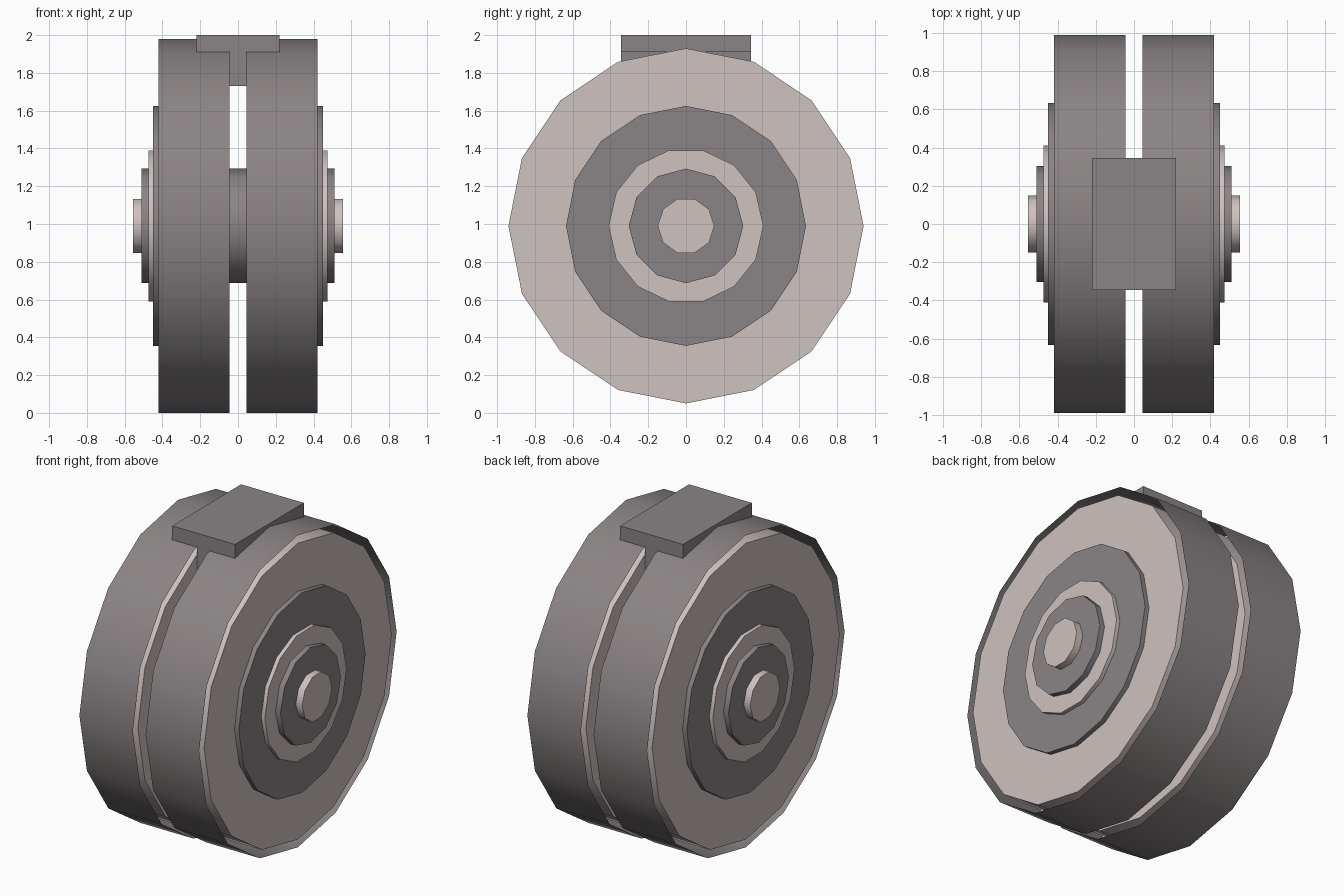
import bpy, bmesh, math

if "Cube" in bpy.data.objects:
    bpy.data.objects.remove(bpy.data.objects["Cube"])

CZ = 0.99  # height of the axle line


def material(name, rgb):
    m = bpy.data.materials.new(name)
    m.diffuse_color = (*rgb, 1)
    m.use_nodes = True
    m.node_tree.nodes["Principled BSDF"].inputs["Base Color"].default_value = m.diffuse_color
    return m


DARK = material("dark_grey", (0.255, 0.23, 0.235))
LIGHT = material("pale_grey", (0.62, 0.54, 0.525))


def add_object(name, bm, mat):
    bmesh.ops.recalc_face_normals(bm, faces=bm.faces)
    me = bpy.data.meshes.new(name)
    bm.to_mesh(me)
    bm.free()
    me.materials.append(mat)
    ob = bpy.data.objects.new(name, me)
    bpy.context.collection.objects.link(ob)
    return ob


def drum(name, x0, x1, radius, sides, mat, capped=True):
    """Smooth-sided cylinder along x with a corner pointing to +y."""
    x0, x1 = sorted((x0, x1))
    bm = bmesh.new()
    rings = []
    for x in (x0, x1):
        rings.append([bm.verts.new((x, radius * math.cos(2 * math.pi * i / sides),
                                    CZ + radius * math.sin(2 * math.pi * i / sides)))
                      for i in range(sides)])
    a, b = rings
    for i in range(sides):
        j = (i + 1) % sides
        bm.faces.new((a[i], a[j], b[j], b[i]))
    if capped:
        bm.faces.new(a[::-1])
        bm.faces.new(b)
    ob = add_object(name, bm, mat)
    bpy.ops.object.select_all(action='DESELECT')
    ob.select_set(True)
    bpy.context.view_layer.objects.active = ob
    bpy.ops.object.shade_smooth_by_angle(angle=math.radians(40))
    # normals of the open tube must point away from the axle
    f = ob.data.polygons[0]
    if f.normal.y * f.center.y + f.normal.z * (f.center.z - CZ) < 0:
        ob.data.flip_normals()
    return ob


def box(name, hx, hy, z0, z1, mat):
    bm = bmesh.new()
    bmesh.ops.create_cube(bm, size=1)
    for v in bm.verts:
        v.co = (v.co.x * 2 * hx, v.co.y * 2 * hy, z0 if v.co.z < 0 else z1)
    return add_object(name, bm, mat)


# Two wheels: open tread band, core disc, stepped hub plates
for side, s in (("left", -1), ("right", 1)):
    drum(side + "_tread", s * 0.045, s * 0.42, 0.99, 16, DARK, capped=False)
    drum(side + "_wheel_disc", s * 0.045, s * 0.42, 0.94, 16, LIGHT)
    drum(side + "_hub_plate", s * 0.40, s * 0.45, 0.635, 16, DARK)
    drum(side + "_hub_ring", s * 0.43, s * 0.475, 0.41, 14, LIGHT)

# Axle and the pin through it
drum("axle", -0.51, 0.51, 0.303, 12, DARK)
drum("axle_pin", -0.555, 0.555, 0.15, 10, LIGHT)

# T-shaped bracket on top
box("bracket_plate", 0.22, 0.345, 1.91, 2.0, DARK)
box("bracket_stem", 0.045, 0.345, 1.73, 1.92, DARK)
